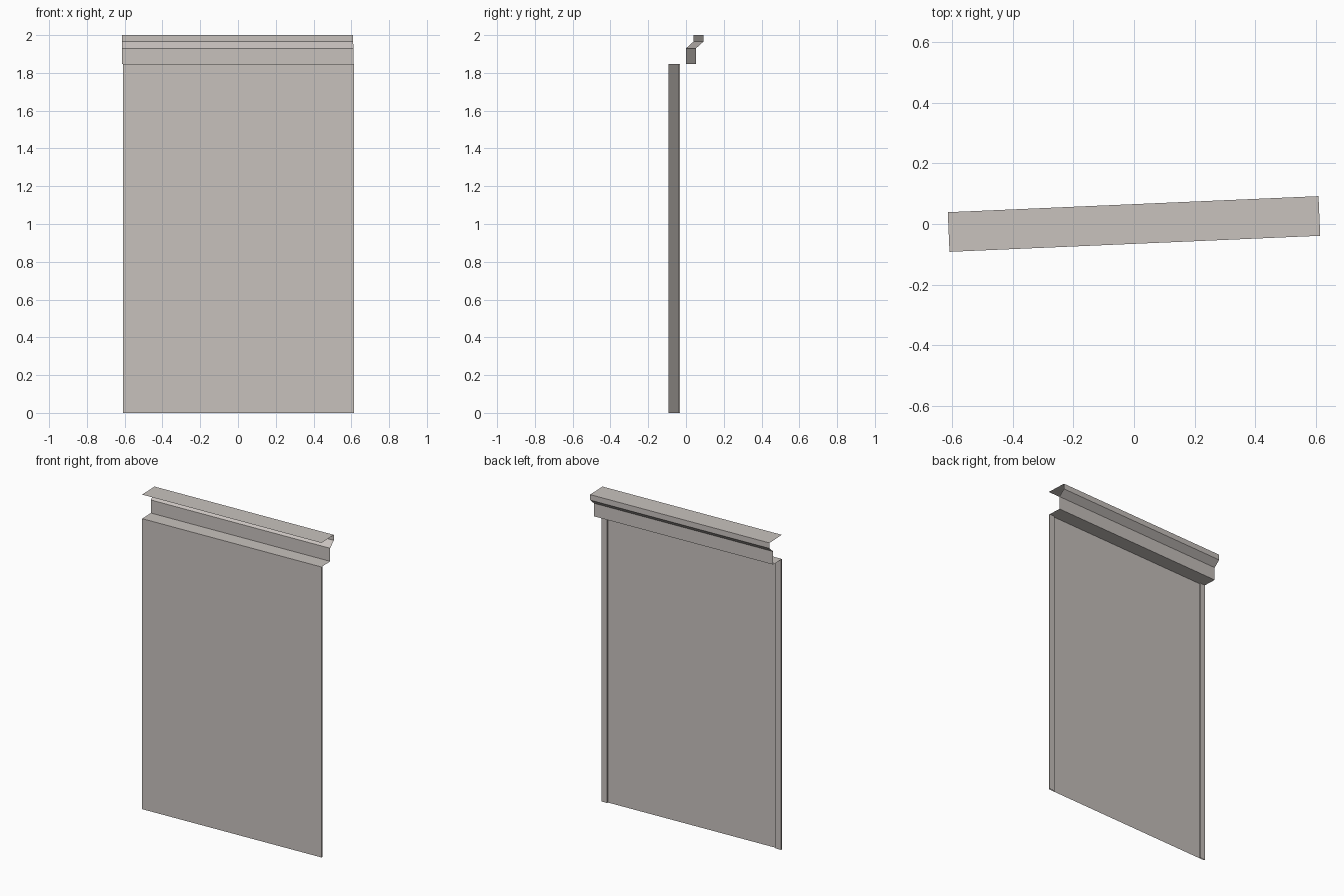
import bpy
import math
from mathutils import Matrix, Vector

cube = bpy.data.objects.get("Cube")
if cube:
    bpy.data.objects.remove(cube, do_unlink=True)

HALF_LENGTH = 0.613
DEPTH = 0.131
FRONT = -DEPTH / 2
PANEL_TOP = 1.847
RETURN_DEPTH = 0.008
RETURN_WIDTH = 0.037
TURN = Matrix.Rotation(math.radians(2.48), 4, "Z")

# Painted sheet metal
metal = bpy.data.materials.new("warm grey metal")
metal.use_nodes = True
colour = (0.58, 0.54, 0.515, 1)
metal.diffuse_color = colour
metal.node_tree.nodes["Principled BSDF"].inputs["Base Color"].default_value = colour


def folded_sheet(name, profile, sweep):
    """Sweep an open profile along a vector into a folded sheet."""
    start = [Vector(p) for p in profile]
    end = [p + Vector(sweep) for p in start]
    n = len(start)
    faces = [(i, n + i, n + i + 1, i + 1) for i in range(n - 1)]
    mesh = bpy.data.meshes.new(name)
    mesh.from_pydata(start + end, [], faces)
    mesh.materials.append(metal)
    obj = bpy.data.objects.new(name, mesh)
    bpy.context.collection.objects.link(obj)
    obj.matrix_world = TURN
    return obj


# Front face, ledge, stepped riser and top flange in one folded strip
steps = [(0, 0), (0, PANEL_TOP), (0.092, PANEL_TOP), (0.092, 1.93),
         (DEPTH, 1.965), (DEPTH, 2), (0, 2)]
folded_sheet("front_panel",
             [(-HALF_LENGTH, FRONT + y, z) for y, z in steps],
             (2 * HALF_LENGTH, 0, 0))

# Folded-back returns down both side edges
for side, name in ((1, "left_edge_return"), (-1, "right_edge_return")):
    outer = side * HALF_LENGTH
    inner = side * (HALF_LENGTH - RETURN_WIDTH)
    back = FRONT + RETURN_DEPTH
    profile = [(outer, FRONT, 0), (outer, back, 0), (inner, back, 0), (inner, FRONT, 0)]
    if side > 0:
        profile.reverse()
    folded_sheet(name, profile, (0, 0, PANEL_TOP))
